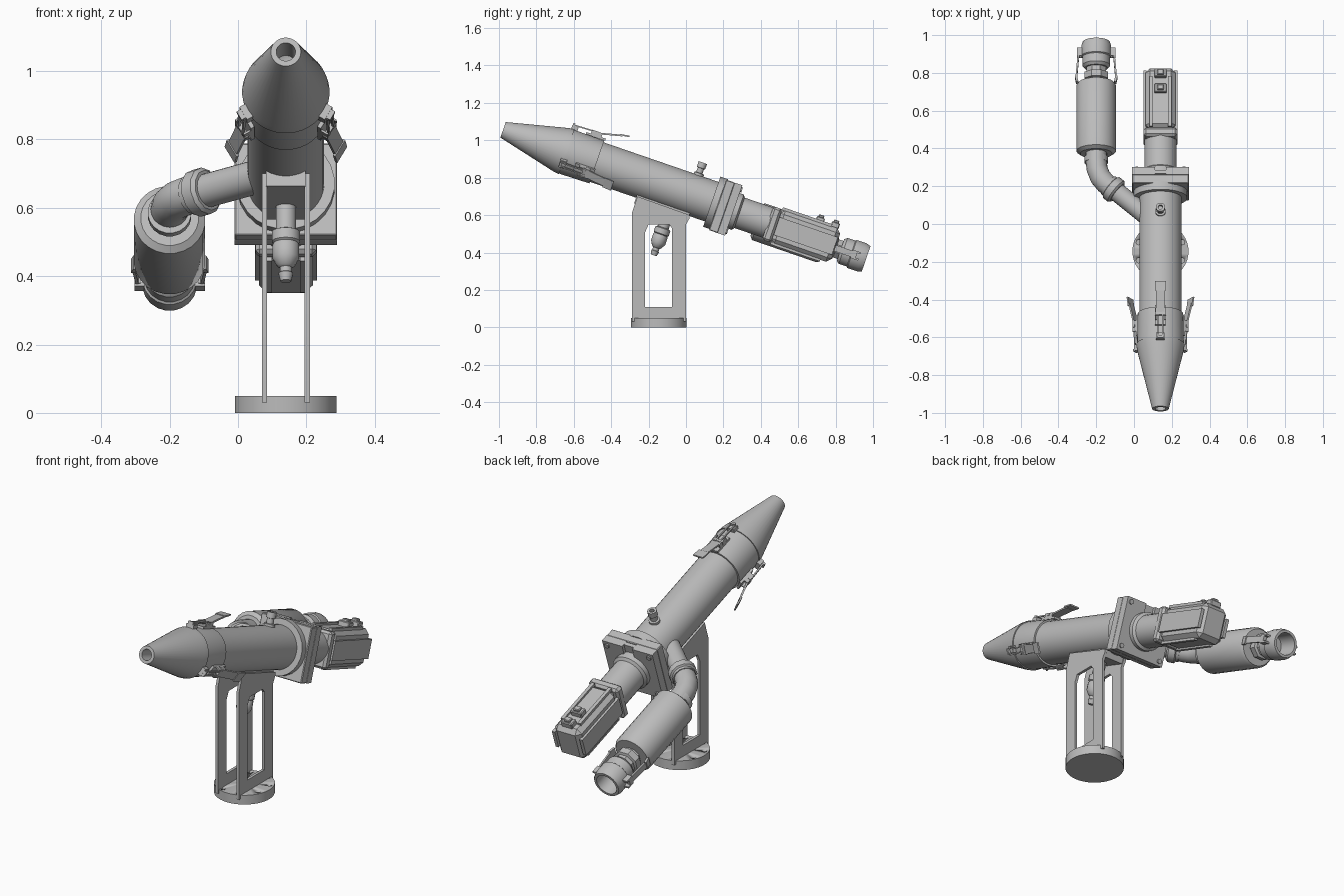
import bpy, bmesh, math
from mathutils import Matrix, Vector

if "Cube" in bpy.data.objects:
    bpy.data.objects.remove(bpy.data.objects["Cube"])

T = Matrix.Translation
def R(deg, ax): return Matrix.Rotation(math.radians(deg), 4, ax)

grey = bpy.data.materials.new("light grey metal")
grey.diffuse_color = (0.5, 0.5, 0.5, 1)
grey.use_nodes = True
grey.node_tree.nodes["Principled BSDF"].inputs["Base Color"].default_value = grey.diffuse_color

# Tilted frame: y runs from the nose tip back along the barrel, z is up from the barrel
F = T((0, -0.978, 1.056)) @ R(-19, 'X')
CX = 0.14                        # barrel axis x
AXIS = F @ T((CX, 0, 0))
BACK = R(-90, 'X')               # turns lathe z into +y
BR = F @ T((-0.2, 0, -0.02))     # side branch axis


def finish(name, bm, M, angle=35):
    bmesh.ops.recalc_face_normals(bm, faces=bm.faces)
    me = bpy.data.meshes.new(name)
    bm.to_mesh(me)
    bm.free()
    me.transform(M)
    me.materials.append(grey)
    ob = bpy.data.objects.new(name, me)
    bpy.context.collection.objects.link(ob)
    bpy.ops.object.select_all(action='DESELECT')
    ob.select_set(True)
    bpy.context.view_layer.objects.active = ob
    bpy.ops.object.shade_smooth_by_angle(angle=math.radians(angle))
    return ob


def lathe_into(bm, prof, M, seg):
    rings = []
    for r, z in prof:
        if r == 0:
            rings.append([bm.verts.new(M @ Vector((0, 0, z)))])
        else:
            rings.append([bm.verts.new(M @ Vector((r * math.cos(2 * math.pi * (i + .5) / seg),
                          r * math.sin(2 * math.pi * (i + .5) / seg), z))) for i in range(seg)])
    for a, b in zip(rings, rings[1:]):
        for i in range(seg):
            j = (i + 1) % seg
            vs = [a[i % len(a)], a[j % len(a)], b[j % len(b)], b[i % len(b)]]
            bm.faces.new(list(dict.fromkeys(vs)))


def lathe(name, prof, M, seg=32):
    bm = bmesh.new()
    lathe_into(bm, prof, Matrix(), seg)
    return finish(name, bm, M)


def drum(r, a, b): return [(0, a), (r, a), (r, b), (0, b)]


def boxes(name, items, M, bevel=0):
    """items: (centre, size[, tilt about x[, tilt about z]])"""
    bm = bmesh.new()
    for c, s, *rot in items:
        rot = rot + [0, 0]
        bmesh.ops.create_cube(bm, size=1, matrix=T(c) @ R(rot[1], 'Z') @ R(rot[0], 'X') @ Matrix.Diagonal((*s, 1)))
    if bevel:
        bmesh.ops.bevel(bm, geom=bm.edges[:], offset=bevel, segments=1, affect='EDGES')
    return finish(name, bm, M)


# Nose cone with open tip, collar and barrel
lathe("nose_cone", [(0, .14), (.03, .12), (.028, 0), (.044, 0), (.124, .33), (.128, .36), (0, .36)], AXIS @ BACK, 40)
lathe("collar", [(0, .355), (.122, .355), (.124, .37), (.121, .53), (0, .53)], AXIS @ BACK, 40)
lathe("barrel", drum(.112, .52, 1.22), AXIS @ BACK, 40)

# Toggle latches, three around the collar
for k, ang in enumerate((0, 120, -120)):
    M = AXIS @ R(ang, 'Y')
    boxes(f"latch_{k}", [
        ((0, .36, .133), (.045, .035, .022)),
        ((0, .35, .147), (.03, .012, .022)),
        ((0, .48, .128), (.055, .11, .012)),
        ((-.024, .48, .14), (.006, .06, .032)),
        ((.024, .48, .14), (.006, .06, .032)),
        ((0, .48, .148), (.06, .014, .014)),
        ((-.013, .42, .15), (.007, .14, .007), 2),
        ((.013, .42, .15), (.007, .14, .007), 2),
        ((0, .55, .163), (.046, .13, .009), 14),
        ((0, .625, .183), (.058, .05, .008), 8),
    ], M)

# Mounting flange: disc, square plate and split clamp blocks
lathe("flange_disc", drum(.143, 1.18, 1.225), AXIS @ BACK, 24)
boxes("flange_plate", [((0, 1.24, -.006), (.30, .05, .285))], AXIS, .004)
boxes("flange_clamp", [
    ((-.09, 1.285, -.006), (.12, .042, .285)),
    ((.09, 1.285, -.006), (.12, .042, .285)),
    ((0, 1.285, -.08), (.08, .042, .137)),
    ((0, 1.28, .11), (.07, .02, .05))], AXIS)
bm = bmesh.new()
for sx in (-1, 1):
    for sz in (-1, 1):
        lathe_into(bm, drum(.014, 1.30, 1.313), T((sx * .125, 0, sz * .118 - .006)) @ BACK, 6)
finish("flange_bolts", bm, AXIS)

# Rear tube and drive motor
lathe("rear_tube", [(0, 1.29), (.10, 1.29), (.10, 1.33), (.086, 1.34), (.086, 1.52), (0, 1.52)],
      AXIS @ T((0, 0, -.008)) @ BACK)
boxes("motor_flange", [((0, 1.525, -.01), (.178, .05, .19))], AXIS, .012)
boxes("motor_body", [((0, 1.715, -.01), (.158, .34, .19))], AXIS, .024)
boxes("motor_rails", [((sx * .082, 1.715, z), (.018, .33, h)) for sx in (-1, 1) for z, h in ((-.01, .10),)]
      + [((sx * .05, 1.69, .088), (.018, .28, .016)) for sx in (-1, 1)]
      + [((sx * .05, 1.69, -.106), (.018, .28, .016)) for sx in (-1, 1)], AXIS)
boxes("motor_connectors", [((0, y, .096), (.065, .045, .032)) for y in (1.76, 1.845)]
      + [((0, y, .116), (.035, .03, .016)) for y in (1.76, 1.845)], AXIS, .004)

# Sensor stub on top of the barrel
lathe("top_fitting", [(0, .10), (.028, .10), (.028, .122), (.018, .124), (.018, .15), (.024, .152),
      (.024, .182), (.012, .182), (.012, .165), (0, .165)], AXIS @ T((0, 1.067, 0)), 16)

# Drain fitting hanging under the barrel
lathe("drain_fitting", [(0, -.10), (.03, -.10), (.03, -.215), (.042, -.22), (.042, -.25), (.036, -.255),
      (.04, -.262), (.04, -.30), (.026, -.325), (.018, -.33), (.018, -.345), (.022, -.348), (.016, -.372),
      (0, -.372)], AXIS @ T((0, .98, 0)), 14)

# Side branch pipe swept through an elbow
path = [(.10, 1.055), (-.10, 1.225), (-.15, 1.265), (-.178, 1.30), (-.195, 1.345), (-.2, 1.39), (-.2, 1.46)]
bm, rings = bmesh.new(), []
for i, (x, s) in enumerate(path):
    a, b = Vector(path[max(i - 1, 0)]), Vector(path[min(i + 1, len(path) - 1)])
    t = (b - a).normalized()
    r = .05 if i < 2 else .056
    rings.append([bm.verts.new((x + r * math.cos(q) * t.y, s - r * math.cos(q) * t.x, r * math.sin(q)))
                  for q in (2 * math.pi * k / 20 for k in range(20))])
for a, b in zip(rings, rings[1:]):
    for k in range(20):
        bm.faces.new((a[k], a[(k + 1) % 20], b[(k + 1) % 20], b[k]))
finish("branch_pipe", bm, F @ T((0, 0, -.01)))
lathe("branch_union", [(0, -.03), (.06, -.03), (.07, -.02), (.07, .015), (.06, .02), (.06, .035), (0, .035)],
      F @ T((-.11, 1.233, -.01)) @ R(49.6, 'Z') @ BACK, 12)
lathe("elbow_collar", drum(.064, 1.385, 1.415), BR @ BACK, 20)

# Branch canister, hex neck and open cam coupling
lathe("canister", [(0, 1.435), (.085, 1.435), (.105, 1.45), (.105, 1.815), (.095, 1.83), (0, 1.83)], BR @ BACK, 24)
lathe("canister_neck", [(0, 1.82), (.05, 1.82), (.05, 1.85), (.068, 1.85), (.068, 1.885), (.055, 1.89),
      (.055, 1.93), (0, 1.93)], BR @ BACK, 8)
lathe("coupling", [(0, 1.915), (.062, 1.915), (.074, 1.93), (.074, 1.975), (.08, 1.98), (.08, 2.035), (.072, 2.06),
      (.058, 2.06), (.056, 1.95), (0, 1.95)], BR @ BACK, 20)
for side, sx in (("left", -1), ("right", 1)):
    boxes(f"coupling_lever_{side}", [
        ((sx * .083, 2.0, .018), (.04, .045, .01)),
        ((sx * .083, 2.0, -.018), (.04, .045, .01)),
        ((sx * .094, 1.99, 0), (.018, .03, .03)),
        ((sx * .1, 1.92, 0), (.009, .14, .034), 0, sx * 5),
        ((sx * .104, 1.85, 0), (.012, .035, .042), 0, sx * -12)], BR)

# Saddle between barrel and stand
boxes("saddle", [((0, .94, -.118), (.115, .30, .05))], AXIS)

# Stand side frames: outer and inner outlines in (y, z)
outer = [(-.29, .03), (-.29, .61), (-.26, .70), (.02, .60), (.02, .585), (0, .55), (0, .03)]
inner = [(-.218, .11), (-.218, .51), (-.20, .55), (-.11, .55), (-.09, .55), (-.075, .53), (-.075, .11)]
for side, x0 in (("left", .07), ("right", .195)):
    bm = bmesh.new()
    V = [[[bm.verts.new((x, y, z)) for y, z in loop] for loop in (outer, inner)] for x in (x0, x0 + .015)]
    n = len(outer)
    for i in range(n):
        j = (i + 1) % n
        for o, p in V:
            bm.faces.new((o[i], o[j], p[j], p[i]))
        for m in (0, 1):
            bm.faces.new((V[0][m][i], V[0][m][j], V[1][m][j], V[1][m][i]))
    finish(f"stand_frame_{side}", bm, Matrix())

# Round base with bolt holes
base = lathe("base_disc", drum(.149, 0, .05), T((CX, -.145, 0)), 32)
bm = bmesh.new()
for k in range(8):
    lathe_into(bm, drum(.013, .012, .08), R(45 * k + 22.5, 'Z') @ T((.125, 0, 0)), 12)
cutter = finish("base_hole_cutter", bm, T((CX, -.145, 0)))
cutter.hide_render = True
mod = base.modifiers.new("holes", 'BOOLEAN')
mod.object, mod.operation, mod.solver = cutter, 'DIFFERENCE', 'EXACT'
bpy.context.view_layer.objects.active = base
bpy.ops.object.modifier_apply(modifier=mod.name)
bpy.data.objects.remove(cutter)
